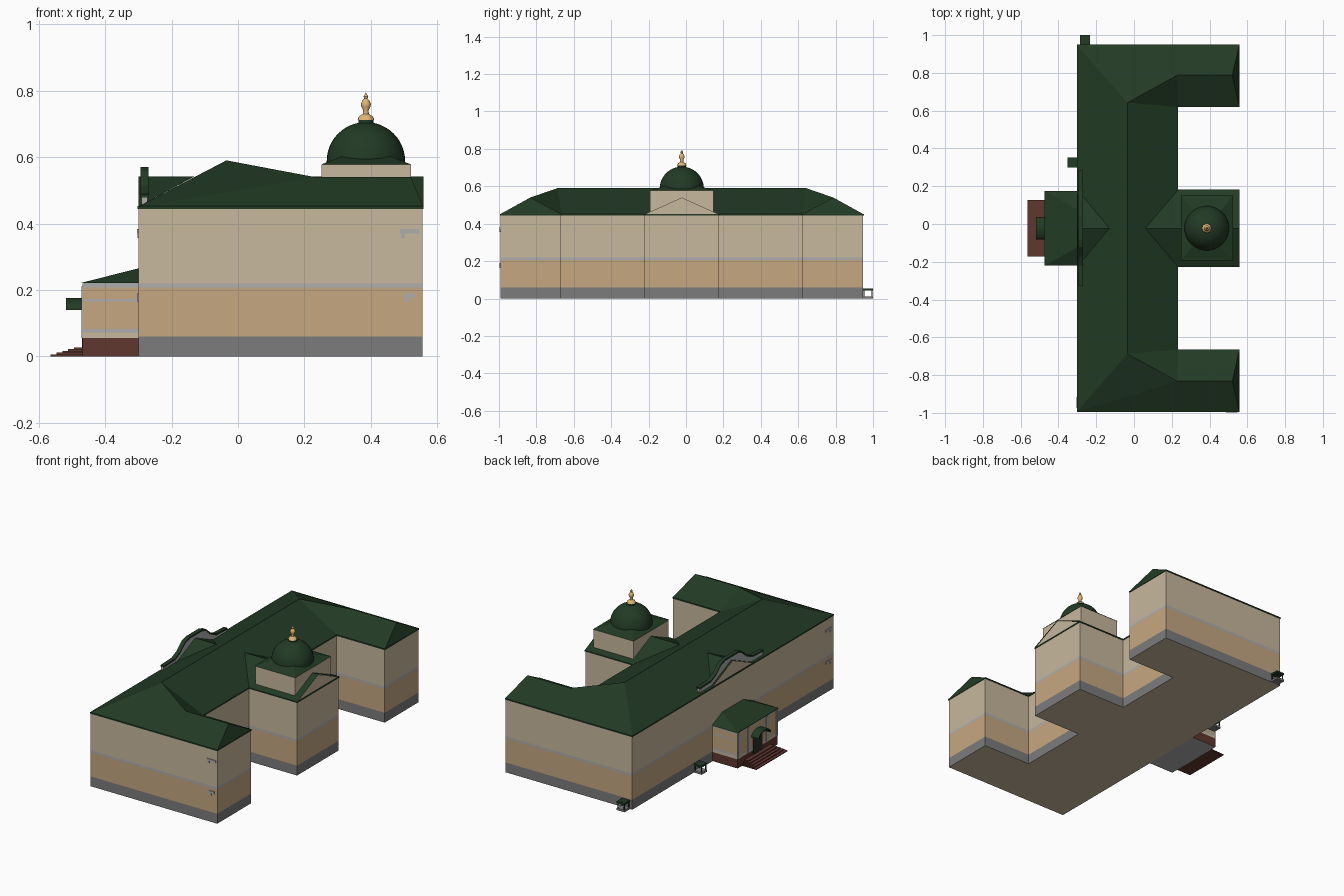
import bpy, bmesh, math

if "Cube" in bpy.data.objects:
    bpy.data.objects.remove(bpy.data.objects["Cube"])

YC = -0.0225  # symmetry plane of the building


def mat(name, rgb):
    m = bpy.data.materials.new(name)
    m.diffuse_color = (*rgb, 1)
    m.use_nodes = True
    m.node_tree.nodes["Principled BSDF"].inputs["Base Color"].default_value = m.diffuse_color
    return m


GREEN = mat("roof_green", (.016, .043, .018))
BEIGE = mat("wall_beige", (.58, .48, .34))
TAN = mat("wall_tan", (.56, .39, .22))
GREY = mat("plinth_grey", (.2, .2, .2))
BAND = mat("trim_grey", (.42, .42, .42))
BRICK = mat("brick_red", (.115, .038, .028))
GOLD = mat("gold", (.75, .47, .18))
DARK = mat("door_dark", (.03, .025, .02))


def mesh(name, verts, faces, mats, idx=None):
    me = bpy.data.meshes.new(name)
    me.from_pydata(verts, [], faces)
    for m in mats:
        me.materials.append(m)
    if idx:
        for p, i in zip(me.polygons, idx):
            p.material_index = i
    bm = bmesh.new()
    bm.from_mesh(me)
    bmesh.ops.remove_doubles(bm, verts=bm.verts, dist=1e-5)
    bmesh.ops.recalc_face_normals(bm, faces=bm.faces)
    bm.to_mesh(me)
    bm.free()
    ob = bpy.data.objects.new(name, me)
    bpy.context.collection.objects.link(ob)
    return ob


def layered(name, outline, levels, mats):
    """Stack an outline (y measured from YC) through levels, one colour per storey."""
    n = len(outline)
    v = [(x, y + YC, z) for z in levels for x, y in outline]
    f, idx = [], []
    for k in range(len(levels) - 1):
        for i in range(n):
            j = (i + 1) % n
            f.append((k*n + i, k*n + j, k*n + n + j, k*n + n + i))
            idx.append(k)
    f += [tuple(range(n)), tuple(range(len(v) - n, len(v)))]
    idx += [len(mats) - 1] * 2
    return mesh(name, v, f, mats, idx)


def box(name, x0, x1, y0, y1, z0, z1, m):
    return layered(name, [(x0, y0 - YC), (x1, y0 - YC), (x1, y1 - YC), (x0, y1 - YC)], [z0, z1], [m])


def slab(name, prof, x0, x1, m):
    """Extrude a (y, z) profile along x."""
    n = len(prof)
    v = [(x, y + YC, z) for x in (x0, x1) for y, z in prof]
    f = [(i, (i+1) % n, n + (i+1) % n, n + i) for i in range(n)]
    return mesh(name, v, f + [tuple(range(n)), tuple(range(n, 2*n))], [m])


def planes(name, polys, m):
    """Build polygons and their mirror images across the symmetry plane."""
    v, f = [], []
    for s in (1, -1):
        for p in polys:
            f.append(tuple(range(len(v), len(v) + len(p))))
            v += [(x, s*y + YC, z) for x, y, z in p]
    return mesh(name, v, f, [m])


def lathe(name, prof, x, y, m, seg=32):
    n = len(prof)
    v = [(x + r*math.cos(2*math.pi*i/seg), y + r*math.sin(2*math.pi*i/seg), z)
         for i in range(seg) for r, z in prof]
    f = [(i*n + k, (i+1) % seg*n + k, (i+1) % seg*n + k + 1, i*n + k + 1)
         for i in range(seg) for k in range(n - 1)]
    ob = mesh(name, v, f, [m])
    bpy.context.view_layer.objects.active = ob
    ob.select_set(True)
    bpy.ops.object.shade_smooth_by_angle(angle=math.radians(40))
    ob.select_set(False)
    return ob


# main E-shaped walls with coloured storeys
def footprint(e):
    half = [(.23 + e, .2 + e), (.23 + e, .645 - e), (.555 + e, .645 - e), (.555 + e, .97 + e), (-.3 - e, .97 + e)]
    h = [(.555 + e, .2 + e)] + half
    return h + [(x, -y) for x, y in reversed(h)]


layered("main_walls", footprint(0), [0, .06, .207, .22, .449], [GREY, TAN, BAND, BEIGE])
layered("eaves", footprint(.003), [.444, .452], [GREEN])

# main hipped roof
A, R, B = (-.303, .973, .45), (-.035, .665, .59), (.558, .973, .45)
W1, W2 = (.23, .81, .54), (.52, .81, .54)
C, D = (.558, .642, .45), (.233, .642, .45)
A0, R0, D0 = (A[0], 0, .45), (R[0], 0, .59), (D[0], 0, .45)
planes("main_roof", [[A, A0, R0, R], [A, R, W1], [A, W1, W2, B], [B, W2, C],
                     [C, W2, W1, D], [D, W1, R], [D, R, R0, D0]], GREEN)

# middle wing gable, and the small gable behind the parapet
planes("middle_wing_roof", [[(.558, 0, .542), (.558, .204, .451), (.233, .204, .451), (.06, 0, .542)]], GREEN)
planes("entrance_gable_roof", [[(-.3, 0, .542), (-.3, .204, .451), (-.13, 0, .542)]], GREEN)
for nm, x in (("middle_wing_gable", .555), ("entrance_gable", -.299)):
    planes(nm, [[(x, 0, .45), (x, .2, .45), (x, 0, .54)]], BEIGE)

# parapet with a green capping
top = [(.305, .478), (.2, .482), (.15, .505), (.1, .548), (.06, .56)]
top += [(-y, z) for y, z in reversed(top)]
slab("parapet", [(-.305, .45), *reversed(top), (.305, .45)], -.29, -.273, BAND)
slab("parapet_cap", [*[(y, z + .01) for y, z in top], *reversed(top)], -.294, -.269, GREEN)

# lantern, its low pyramid roof, the dome and the finial
DX = .385
box("lantern", .252, .52, YC - .17, YC + .17, .45, .577, BEIGE)
planes("lantern_roof", [[(.249, 0, .577), (.249, .173, .577), (DX, 0, .63)],
                        [(.249, .173, .577), (.523, .173, .577), (DX, 0, .63)],
                        [(.523, .173, .577), (.523, 0, .577), (DX, 0, .63)]], GREEN)
lathe("dome", [(.118, .58)] + [(.118*math.cos(a*math.pi/24), .588 + .117*math.sin(a*math.pi/24))
                               for a in range(13)], DX, YC, GREEN, 40)
lathe("dome_collar", [(.023, .695), (.023, .713), (0, .713)], DX, YC, GREEN)
lathe("finial", [(.025, .712), (.021, .722), (.009, .73), (.008, .741), (.014, .752), (.015, .76),
                 (.011, .77), (.005, .776), (.007, .783), (.003, .789), (0, .796)], DX, YC, GOLD, 20)

# porch
PX = -.468
pf = [(PX, -.193), (-.3, -.193), (-.3, .193), (PX, .193)]
layered("porch_walls", pf, [0, .055, .072, .082, .165, .173, .208, .22],
        [BRICK, BEIGE, BAND, TAN, BAND, TAN, BAND])
planes("porch_roof", [[(-.473, 0, .221), (-.473, .198, .221), (-.3, .1, .265), (-.3, 0, .265)],
                      [(-.473, .198, .221), (-.3, .198, .221), (-.3, .1, .265)],
                      [(-.473, 0, .219), (-.473, .198, .219), (-.3, .198, .219), (-.3, 0, .219)],
                      [(-.473, 0, .219), (-.473, 0, .221), (-.473, .198, .221), (-.473, .198, .219)]], GREEN)
for s in (-1, 1):
    for k, y in enumerate((.183, .09)):
        box(f"porch_pilaster_{s}_{k}", PX - .003, PX, YC + s*y - .007, YC + s*y + .007, .055, .21, BAND)
for k in range(5):
    box(f"porch_step_{k}", -.565 + .018*k, PX, YC - .15 + .006*k, YC + .15 - .006*k, .0055*k, .0055*(k+1), BRICK)

# arched door and canopy
arc = [(math.cos(a*math.pi/12), math.sin(a*math.pi/12)) for a in range(13)]
slab("door", [(-.045, .027)] + [(.045, .027)] + [(.045*c, .125 + .035*s) for c, s in arc], PX - .002, PX, DARK)
slab("door_canopy", [(.06*c, .14 + .036*s) for c, s in arc] +
     [(.052*c, .14 + .029*s) for c, s in reversed(arc)], -.518, PX, GREEN)


# basement entrance shelters
def shelter(name, x0, y0, w):
    box(name + "_slab", x0, x0 + w, y0, y0 + w, 0, .012, GREY)
    box(name + "_roof", x0, x0 + w, y0, y0 + w, .043, .054, GREEN)
    for i in (0, 1):
        for j in (0, 1):
            px, py = x0 + .003 + i*(w - .011), y0 + .003 + j*(w - .011)
            box(f"{name}_post_{i}{j}", px, px + .005, py, py + .005, .012, .043, DARK)


shelter("side_shelter", -.285, .947, .053)
shelter("facade_shelter", -.353, .3, .053)

# window hoods near the outer corners
for nm, z, h0, h1 in (("upper", .383, .487, .547), ("lower", .19, .5, .535)):
    box(nm + "_side_hood", h0, h1, -.997, -.992, z - .013, z, BAND)
    box(nm + "_side_hood_drop", h0 + .003, h0 + .016, -.996, -.992, z - .026, z - .012, BAND)
    box(nm + "_facade_hood", -.304, -.3, -.975, -.915, z - .013, z, BAND)
    box(nm + "_facade_hood_drop", -.303, -.3, -.972, -.96, z - .026, z - .012, BAND)
